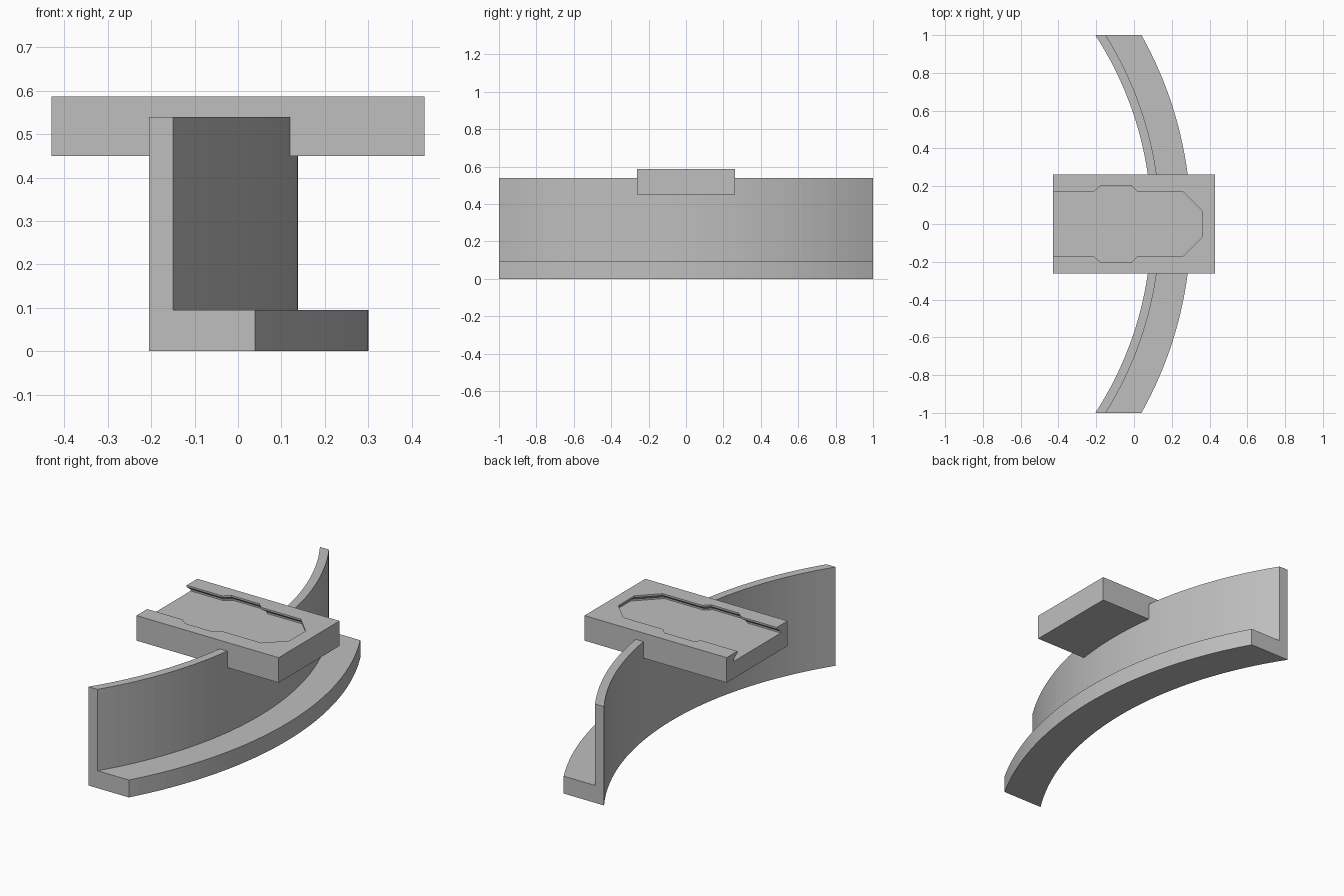
import bpy, bmesh, math

if "Cube" in bpy.data.objects:
    bpy.data.objects.remove(bpy.data.objects["Cube"])

grey = bpy.data.materials.new("plain grey")
grey.diffuse_color = (0.52, 0.52, 0.52, 1)
grey.use_nodes = True
grey.node_tree.nodes["Principled BSDF"].inputs["Base Color"].default_value = grey.diffuse_color


def loft(name, rings):
    """Join equal-length closed rings of points and cap both ends."""
    bm = bmesh.new()
    loops = [[bm.verts.new(p) for p in ring] for ring in rings]
    n = len(loops[0])
    for a, b in zip(loops, loops[1:]):
        for i in range(n):
            j = (i + 1) % n
            bm.faces.new((a[i], a[j], b[j], b[i]))
    bm.faces.new(loops[0][::-1])
    bm.faces.new(loops[-1])
    bmesh.ops.recalc_face_normals(bm, faces=bm.faces)
    mesh = bpy.data.meshes.new(name)
    bm.to_mesh(mesh)
    bm.free()
    mesh.materials.append(grey)
    obj = bpy.data.objects.new(name, mesh)
    bpy.context.collection.objects.link(obj)
    return obj


# Curved rail: L-shaped section swept on an arc, ends cut square at y = -1 and 1
CENTRE_X, SEGMENTS = -1.742, 40
R_BACK, R_WALL, R_LEDGE = 1.834, 1.880, 2.043
section = [(R_BACK, 0), (R_LEDGE, 0), (R_LEDGE, 0.095),
           (R_WALL, 0.095), (R_WALL, 0.54), (R_BACK, 0.54)]


def section_at(t):
    ring = []
    for r, z in section:
        a = math.asin(1 / r) * t
        ring.append((CENTRE_X + r * math.cos(a), r * math.sin(a), z))
    return ring


loft("curved_rail", [section_at(-1 + 2 * i / SEGMENTS) for i in range(SEGMENTS + 1)])


# Mounting block
def rectangle(z):
    return [(x, y, z) for x, y in ((-0.43, -0.263), (0.43, -0.263), (0.43, 0.263), (-0.43, 0.263))]


block = loft("mounting_block", [rectangle(0.45), rectangle(0.587)])


# Undercut slot with side notches and a chamfered closed end
def slot_outline(z, grow):
    k = 0.4 * grow
    half = [(-0.5, 0.17 + grow), (-0.215 - k, 0.17 + grow), (-0.18 - k, 0.20 + grow),
            (-0.01 + k, 0.20 + grow), (0.02 + k, 0.17 + grow),
            (0.26 + k, 0.17 + grow), (0.36 + grow, 0.07 + k)]
    return [(x, y, z) for x, y in half] + [(x, -y, z) for x, y in reversed(half)]


cutter = loft("slot_cutter", [slot_outline(0.543, 0.035), slot_outline(0.552, 0.035),
                              slot_outline(0.577, 0), slot_outline(0.62, 0)])
cutter.hide_render = True
cutter.hide_viewport = True
cut = block.modifiers.new("slot", 'BOOLEAN')
cut.operation = 'DIFFERENCE'
cut.solver = 'EXACT'
cut.object = cutter
